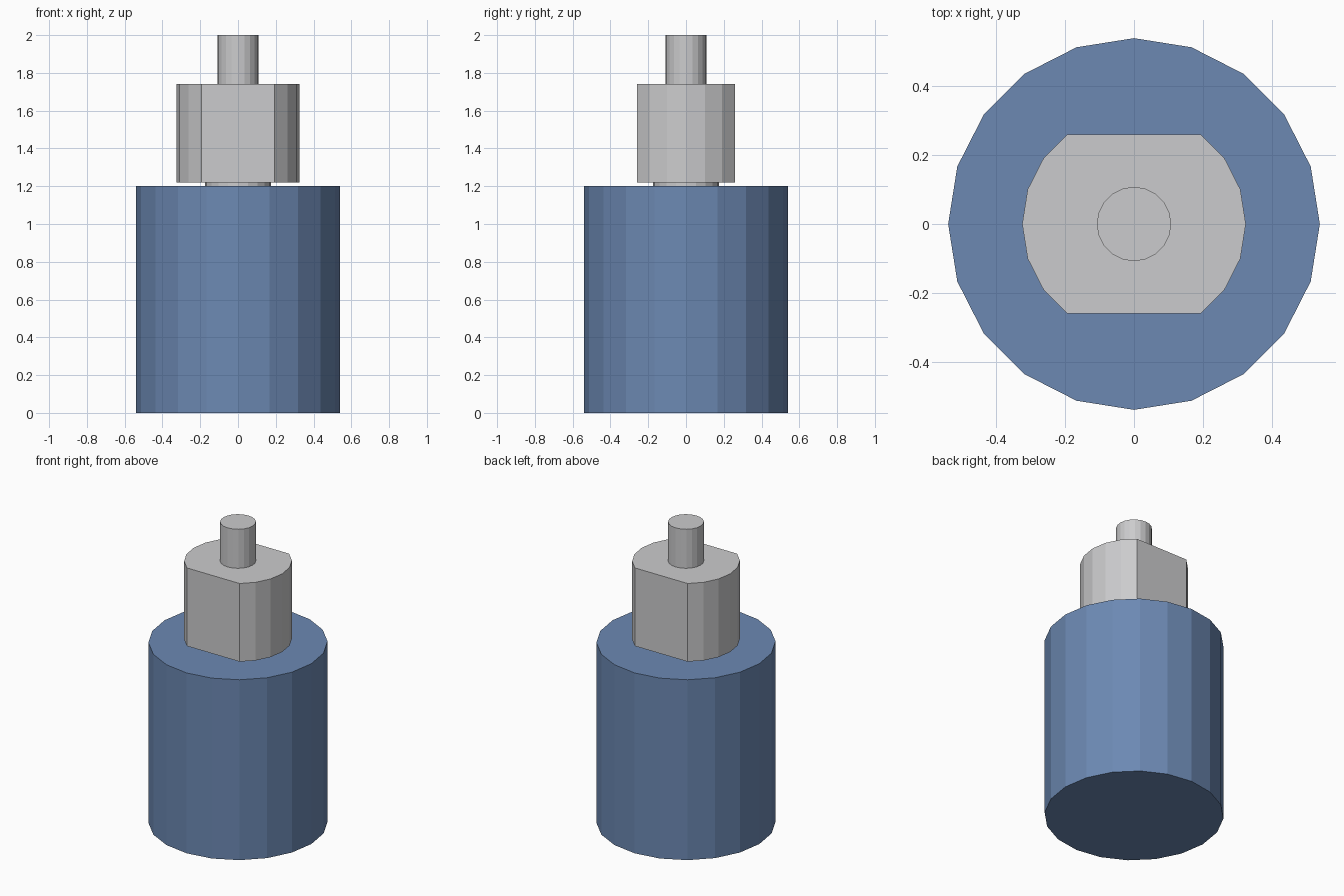
import bpy
import bmesh
from math import cos, sin, tau
from mathutils import Vector

SIDES = 20

cube = bpy.data.objects.get("Cube")
if cube:
    bpy.data.objects.remove(cube, do_unlink=True)


def make_material(name, rgb):
    mat = bpy.data.materials.new(name)
    mat.use_nodes = True
    color = (*rgb, 1.0)
    mat.diffuse_color = color
    mat.node_tree.nodes["Principled BSDF"].inputs["Base Color"].default_value = color
    return mat


def cylinder(name, radius, bottom, top, material, flat=None):
    """Faceted upright cylinder; flat trims it to |y| <= flat."""
    bm = bmesh.new()
    ring = [bm.verts.new((radius * cos(tau * i / SIDES), radius * sin(tau * i / SIDES), bottom))
            for i in range(SIDES)]
    base = bm.faces.new(ring)
    lifted = bmesh.ops.extrude_face_region(bm, geom=[base], use_keep_orig=True)["geom"]
    bmesh.ops.translate(bm, vec=(0, 0, top - bottom),
                        verts=[v for v in lifted if isinstance(v, bmesh.types.BMVert)])
    if flat:
        for side in (-1, 1):
            cut = bmesh.ops.bisect_plane(
                bm, geom=bm.verts[:] + bm.edges[:] + bm.faces[:],
                plane_co=Vector((0, side * flat, 0)), plane_no=Vector((0, side, 0)),
                clear_outer=True)["geom_cut"]
            bmesh.ops.holes_fill(bm, edges=[e for e in cut if isinstance(e, bmesh.types.BMEdge)])
    bmesh.ops.recalc_face_normals(bm, faces=bm.faces)
    mesh = bpy.data.meshes.new(name)
    bm.to_mesh(mesh)
    bm.free()
    mesh.materials.append(material)
    obj = bpy.data.objects.new(name, mesh)
    bpy.context.collection.objects.link(obj)
    return obj


blue = make_material("blue_paint", (0.15, 0.25, 0.45))
grey = make_material("light_grey_metal", (0.6, 0.6, 0.61))

# Main body, then the stepped metal shaft above it
cylinder("body", 0.54, 0.0, 1.2, blue)
cylinder("neck", 0.174, 1.2, 1.22, grey)
cylinder("flatted_collar", 0.325, 1.22, 1.74, grey, flat=0.26)
cylinder("pin", 0.108, 1.74, 2.0, grey)
